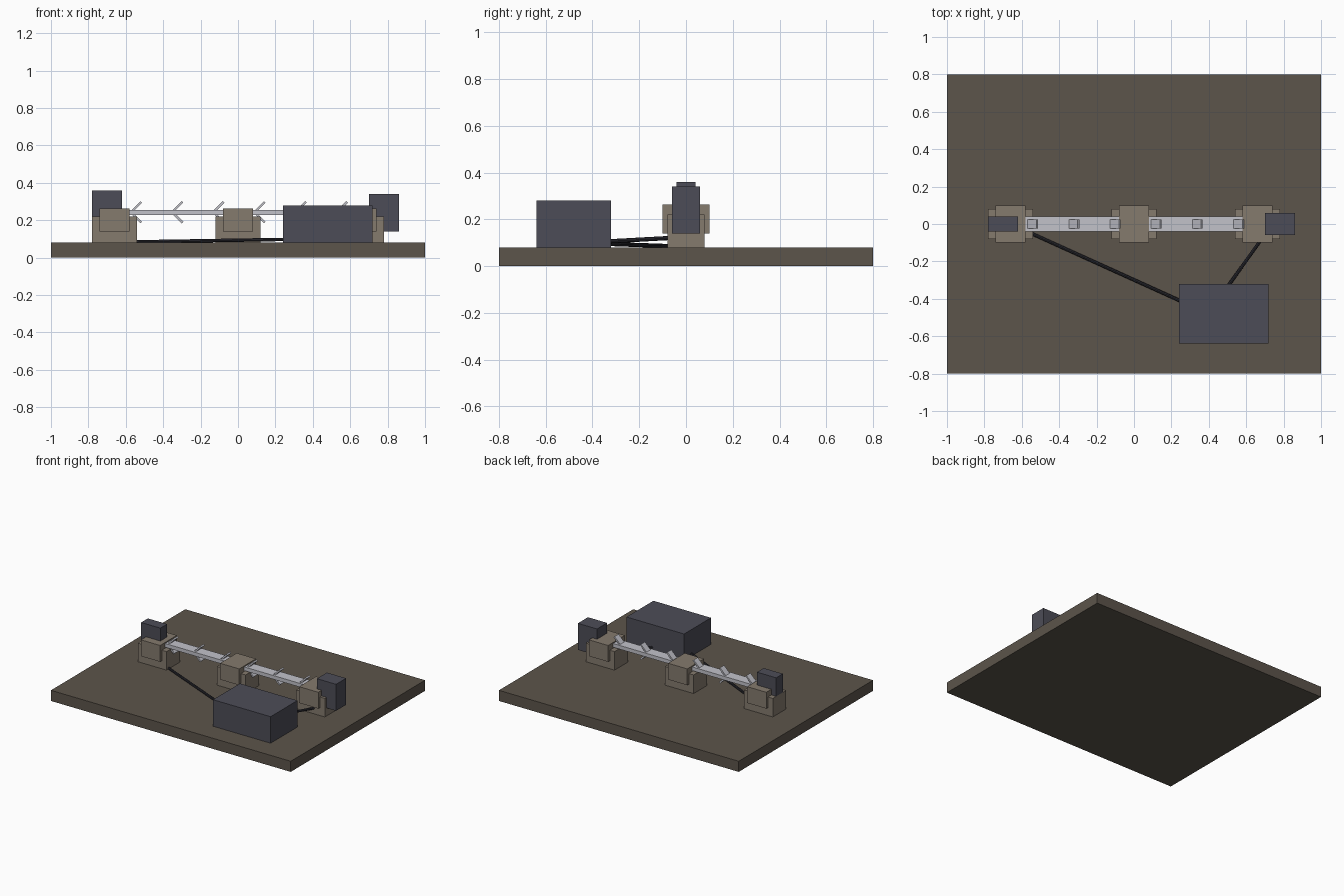
import bpy
import math
from mathutils import Vector

if "Cube" in bpy.data.objects:
    bpy.data.objects.remove(bpy.data.objects["Cube"])


def material(name, rgb):
    m = bpy.data.materials.new(name)
    m.diffuse_color = (*rgb, 1)
    m.use_nodes = True
    m.node_tree.nodes["Principled BSDF"].inputs["Base Color"].default_value = m.diffuse_color
    return m


BROWN = material("dark brown", (0.107, 0.089, 0.070))
TAN = material("grey tan", (0.233, 0.196, 0.155))
SLATE = material("slate", (0.073, 0.073, 0.095))
SILVER = material("silver", (0.54, 0.54, 0.59))
BLACK = material("cable black", (0.025, 0.025, 0.033))


def box(name, lo, hi, mat):
    """Box spanning two opposite corners."""
    lo, hi = Vector(lo), Vector(hi)
    bpy.ops.mesh.primitive_cube_add(size=1, location=(lo + hi) / 2)
    ob = bpy.context.object
    ob.name = name
    ob.scale = hi - lo
    ob.data.materials.append(mat)
    return ob


def rod(name, a, b, radius, mat):
    """Round rod between two points."""
    a, b = Vector(a), Vector(b)
    d = b - a
    bpy.ops.mesh.primitive_cylinder_add(vertices=8, radius=radius, depth=d.length,
                                        location=(a + b) / 2)
    ob = bpy.context.object
    ob.name = name
    ob.rotation_euler = d.to_track_quat('Z', 'Y').to_euler()
    ob.data.materials.append(mat)
    return ob


# Ground slab
box("base_slab", (-1, -0.8, 0), (1, 0.8, 0.08), BROWN)

# Three supports, each a pedestal with a bearing block on top
for side, x in (("left", -0.66), ("middle", 0), ("right", 0.66)):
    box(side + "_pedestal", (x - 0.12, -0.08, 0.08), (x + 0.12, 0.08, 0.22), TAN)
    box(side + "_bearing_block", (x - 0.08, -0.10, 0.14), (x + 0.08, 0.10, 0.263), TAN)

# Flat beam carried by the supports
box("beam", (-0.66, -0.04, 0.227), (0.66, 0.04, 0.255), SILVER)

# Pairs of slanted fins, opening to the right above and below the beam
for i in range(6):
    x = -0.545 + 0.22 * i
    for part, s in (("upper", 1), ("lower", -1)):
        z = 0.243 + s * 0.027
        fin = box(f"{part}_fin_{i + 1}", (x - 0.04, -0.024, z - 0.006),
                  (x + 0.04, 0.024, z + 0.006), SILVER)
        fin.rotation_euler = (0, -s * math.radians(45), 0)

# Drive and sensor housings at the ends
box("left_housing", (-0.78, -0.04, 0.20), (-0.62, 0.04, 0.36), SLATE)
box("right_housing", (0.70, -0.06, 0.14), (0.86, 0.06, 0.34), SLATE)

# Control cabinet and its two cables
box("control_cabinet", (0.24, -0.64, 0.08), (0.72, -0.32, 0.28), SLATE)
rod("left_cable", (-0.66, 0, 0.083), (0.40, -0.48, 0.10), 0.009, BLACK)
rod("right_cable", (0.74, 0, 0.124), (0.40, -0.475, 0.098), 0.009, BLACK)
